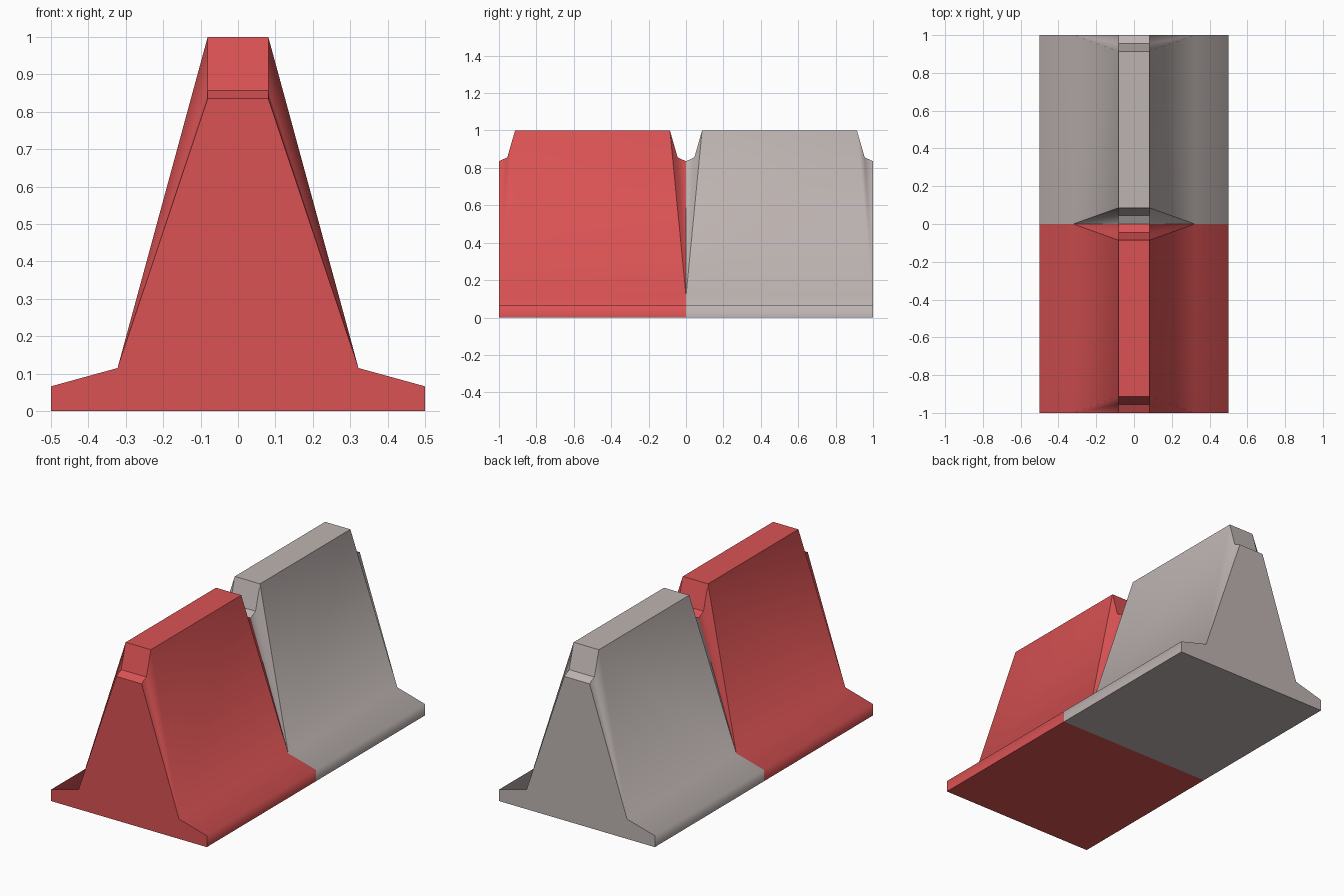
import bpy, bmesh

if "Cube" in bpy.data.objects:
    bpy.data.objects.remove(bpy.data.objects["Cube"])


def material(name, rgb):
    m = bpy.data.materials.new(name)
    m.diffuse_color = (*rgb, 1.0)
    m.use_nodes = True
    m.node_tree.nodes["Principled BSDF"].inputs["Base Color"].default_value = m.diffuse_color
    return m


# End outline of one half: (x, inset from the end, z), from the foot to the top
OUTLINE = [(0.5, 0, 0), (0.5, 0, 0.066), (0.322, 0, 0.115),
           (0.081, 0, 0.835), (0.081, 0.045, 0.857), (0.081, 0.086, 1.0)]


def barrier(name, y0, y1, outer_y, mat):
    bm = bmesh.new()

    def ring(y, inward, side):
        return [bm.verts.new((side * x, y + inward * d, z)) for x, d, z in OUTLINE]

    ends = [{s: ring(y, i, s) for s in (-1, 1)} for y, i in ((y0, 1), (y1, -1))]
    a, b = ends
    smooth_edges = []

    # End walls with the stepped notch above
    for e in ends:
        l, r = e[-1], e[1]
        bm.faces.new(l[:4] + r[3::-1])
        for k in (3, 4):
            bm.faces.new((l[k], l[k + 1], r[k + 1], r[k]))

    # Foot, flange and sloping side, plus the fan of chamfer facets at each end
    for s in (-1, 1):
        p, q = a[s], b[s]
        for k in (0, 1):
            bm.faces.new((p[k], p[k + 1], q[k + 1], q[k]))
        bm.faces.new((p[2], p[5], q[5], q[2]))
        smooth_edges += [(p[1], q[1]), (p[2], q[2])]
        for v in (p, q):
            for k in (3, 4):
                bm.faces.new((v[2], v[k], v[k + 1]))
            smooth_edges.append((v[2], v[4]))
            if abs(v[2].co.y - outer_y) < 0.01:
                smooth_edges.append((v[2], v[5]))

    # Top and underside
    for k in (0, 5):
        bm.faces.new((a[-1][k], a[1][k], b[1][k], b[-1][k]))

    bmesh.ops.recalc_face_normals(bm, faces=bm.faces)
    for f in bm.faces:
        f.smooth = True
    for e in bm.edges:
        e.smooth = False
    for u, v in smooth_edges:
        bm.edges.get((u, v)).smooth = True

    me = bpy.data.meshes.new(name)
    bm.to_mesh(me)
    bm.free()
    me.materials.append(mat)
    bpy.context.collection.objects.link(bpy.data.objects.new(name, me))


# Two barrier blocks set end to end
barrier("front_barrier", -1, 0, -1, material("red plastic", (0.70, 0.085, 0.088)))
barrier("back_barrier", 0, 1, 1, material("warm grey", (0.51, 0.455, 0.44)))
